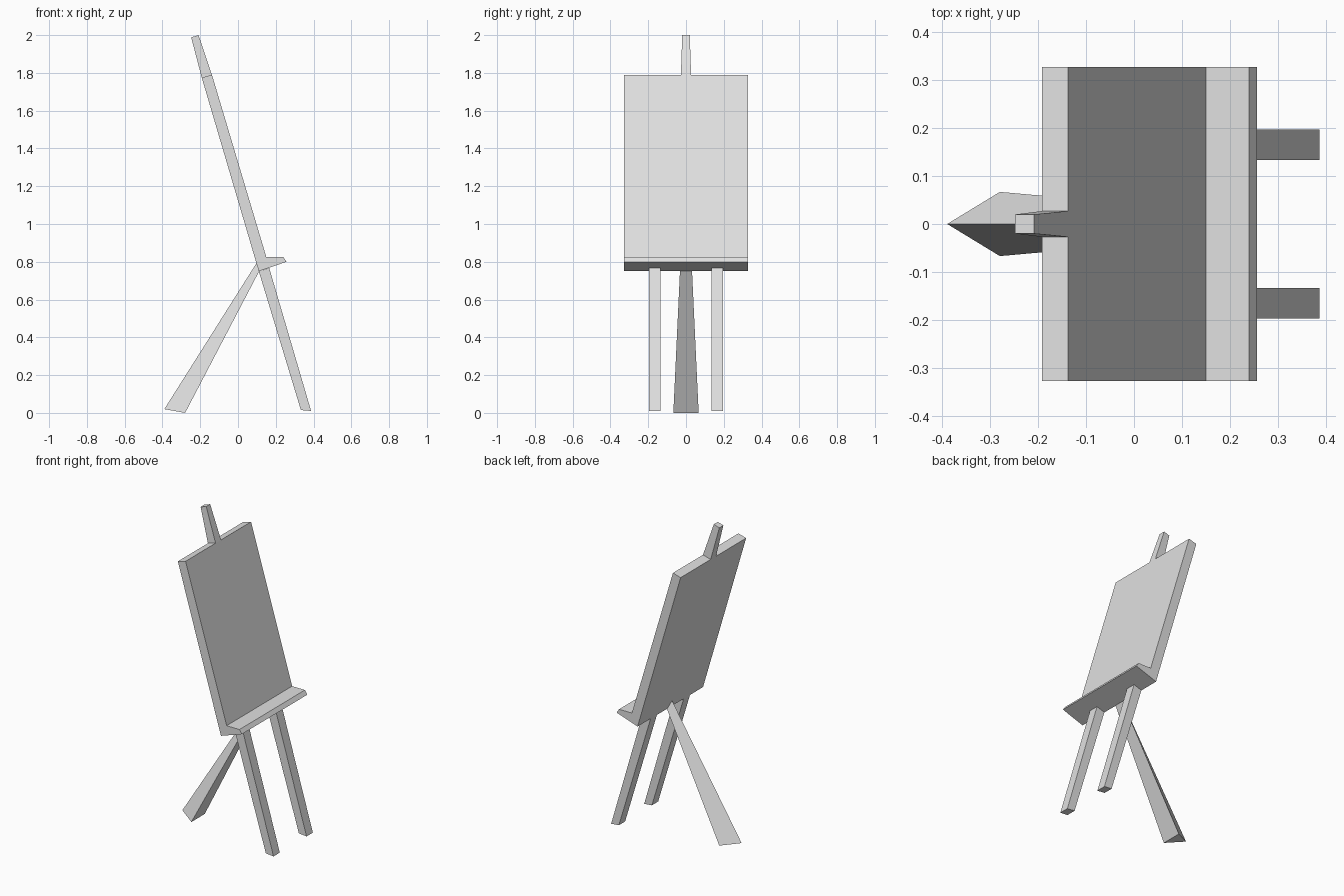
import bpy
import bmesh

cube = bpy.data.objects.get("Cube")
if cube:
    bpy.data.objects.remove(cube, do_unlink=True)

# Single flat colour
grey = bpy.data.materials.new("light_grey")
grey.use_nodes = True
colour = (0.75, 0.75, 0.75, 1)
grey.diffuse_color = colour
grey.node_tree.nodes["Principled BSDF"].inputs["Base Color"].default_value = colour


def loft(name, start, end):
    """Closed solid joining two matching polygons."""
    bm = bmesh.new()
    a = [bm.verts.new(p) for p in start]
    b = [bm.verts.new(p) for p in end]
    bm.faces.new(a)
    bm.faces.new(b)
    for i in range(len(a)):
        j = (i + 1) % len(a)
        bm.faces.new((a[i], a[j], b[j], b[i]))
    bmesh.ops.recalc_face_normals(bm, faces=bm.faces)
    mesh = bpy.data.meshes.new(name)
    bm.to_mesh(mesh)
    bm.free()
    mesh.materials.append(grey)
    obj = bpy.data.objects.new(name, mesh)
    bpy.context.collection.objects.link(obj)
    return obj


def extrude_y(name, profile, y0, y1):
    """Side profile in x and z, extruded across y."""
    return loft(name, [(x, y0, z) for x, z in profile],
                [(x, y1, z) for x, z in profile])


def bar_end(back, front, half):
    """Rectangular end of a tapered bar."""
    return [(x, y, z) for (x, z), y in
            ((back, -half), (front, -half), (front, half), (back, half))]


# Leaning board with its ledge
board = [(-0.192, 1.775), (-0.138, 1.79), (0.15, 0.825),
         (0.24, 0.825), (0.257, 0.80), (0.11, 0.75)]
extrude_y("board_and_ledge", board, -0.328, 0.328)

# Pair of front legs, in line with the board
leg = [(0.11, 0.75), (0.165, 0.768), (0.387, 0.01), (0.333, 0.015)]
for name, side in (("front_leg_a", -1), ("front_leg_b", 1)):
    extrude_y(name, leg, side * 0.134, side * 0.197)

# Tapered post above the board
loft("top_post",
     bar_end((-0.192, 1.775), (-0.138, 1.79), 0.027),
     bar_end((-0.248, 1.988), (-0.209, 2.0), 0.02))

# Triangular rear leg, ridge to the back, widening to the floor
loft("rear_leg",
     [(-0.39, 0, 0.02), (-0.28, -0.067, 0), (-0.28, 0.067, 0)],
     [(0.098, 0, 0.793), (0.112, -0.032, 0.75), (0.112, 0.032, 0.75)])
